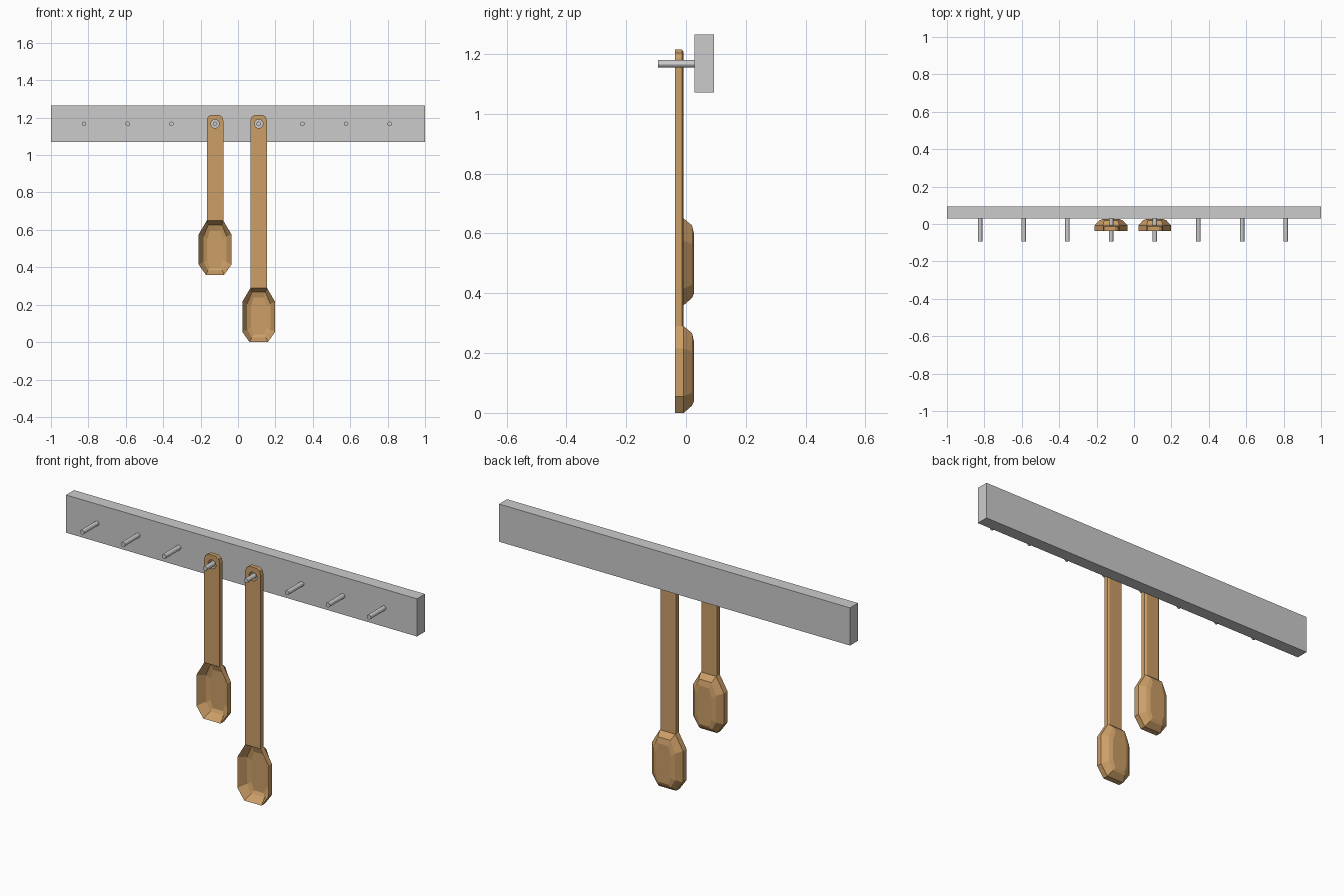
import bpy, bmesh, math
from mathutils import Matrix

if "Cube" in bpy.data.objects:
    bpy.data.objects.remove(bpy.data.objects["Cube"])

def material(name, col):
    m = bpy.data.materials.new(name)
    m.diffuse_color = (*col, 1)
    m.use_nodes = True
    m.node_tree.nodes["Principled BSDF"].inputs["Base Color"].default_value = m.diffuse_color
    return m

WOOD = material("warm wood", (0.60, 0.342, 0.135))
GREY = material("light grey", (0.60, 0.60, 0.60))
PEG_Z = 1.167
FRONT, BACK = -0.037, -0.008

def finish(bm, name, mat):
    bmesh.ops.recalc_face_normals(bm, faces=bm.faces)
    me = bpy.data.meshes.new(name)
    bm.to_mesh(me)
    bm.free()
    me.materials.append(mat)
    ob = bpy.data.objects.new(name, me)
    bpy.context.collection.objects.link(ob)
    return ob

def loft(bm, rings, closed=False):
    """Skin rings of equal count; cap the ends or join last to first."""
    vs = [[bm.verts.new(p) for p in r] for r in rings]
    n = len(vs[0])
    pairs = list(zip(vs, vs[1:])) + ([(vs[-1], vs[0])] if closed else [])
    for a, b in pairs:
        for i in range(n):
            j = (i + 1) % n
            bm.faces.new((a[i], a[j], b[j], b[i]))
    if not closed:
        bm.faces.new(vs[0])
        bm.faces.new(vs[-1])

def mirror(half):
    """Right half of an outline (top to bottom) to the full loop."""
    return half + [(-x, z) for x, z in reversed(half)]

def handle(name, cx, z_end):
    # rounded end around the hole, then straight down to the bowl
    def outline(k):
        w = 0.044 - k
        h = mirror([(0.022, PEG_Z + 0.048 - k), (w - 0.006, PEG_Z + 0.037 - k * 0.7),
                    (w, PEG_Z + 0.018), (w, PEG_Z - 0.012), (w, PEG_Z - 0.05), (w, z_end)])
        return h
    hole = []
    for i in range(12):
        a = math.radians(75 - 30 * i)
        hole.append((0.023 * math.cos(a), PEG_Z + 0.023 * math.sin(a)))
    levels = [(hole, FRONT), (outline(0), FRONT), (outline(0), BACK - 0.006),
              (outline(0.009), BACK), (hole, BACK)]
    bm = bmesh.new()
    loft(bm, [[(cx + x, y, z) for x, z in pts] for pts, y in levels], closed=True)
    finish(bm, name, WOOD)

def bowl(name, cx, z_top):
    # octagon outlines as (half width, distance below the top)
    rim = mirror([(0.044, 0), (0.088, 0.075), (0.088, 0.235), (0.049, 0.29)])
    mid = mirror([(0.036, 0.023), (0.062, 0.085), (0.062, 0.222), (0.038, 0.266)])
    floor = mirror([(0.028, 0.052), (0.042, 0.10), (0.042, 0.212), (0.028, 0.25)])
    levels = [(floor, 0.012), (mid, 0.003), (rim, FRONT),
              (rim, BACK), (mid, 0.020), (floor, 0.027)]
    bm = bmesh.new()
    loft(bm, [[(cx + x, y, z_top - d) for x, d in pts] for pts, y in levels])
    finish(bm, name, WOOD)

# wall board
bm = bmesh.new()
bmesh.ops.create_cube(bm, size=1, matrix=Matrix.Translation((0, 0.061, 1.168))
                      @ Matrix.Diagonal((2, 0.065, 0.194, 1)))
finish(bm, "wall_board", GREY)

# row of pegs
peg_x = [-0.006 + 0.2335 * (i - 3.5) for i in range(8)]
for i, x in enumerate(peg_x):
    bm = bmesh.new()
    bmesh.ops.create_cone(bm, cap_ends=True, segments=12, radius1=0.012, radius2=0.012,
                          depth=0.124, matrix=Matrix.Translation((x, -0.032, PEG_Z))
                          @ Matrix.Rotation(math.pi / 2, 4, 'X'))
    finish(bm, f"peg_{i + 1}", GREY)

# two hanging spoons
for label, x, z in (("short", peg_x[3], 0.65), ("long", peg_x[4], 0.29)):
    handle(f"{label}_spoon_handle", x, z)
    bowl(f"{label}_spoon_bowl", x, z)
